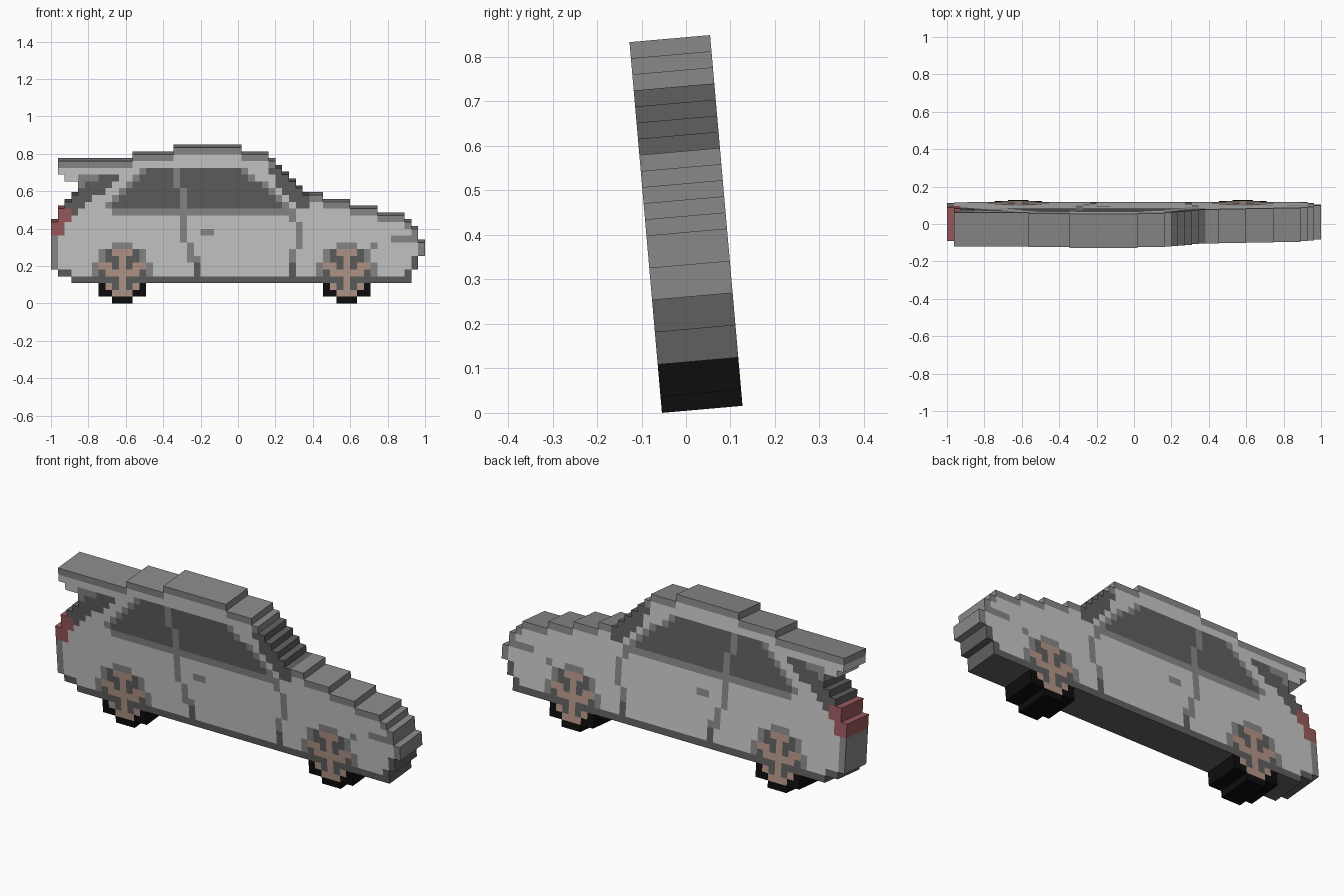
import bpy, bmesh, math
from mathutils import Matrix, Vector

if "Cube" in bpy.data.objects:
    bpy.data.objects.remove(bpy.data.objects["Cube"])

COLS, ROWS, DEPTH = 55, 23, 5
P = 2.0 / COLS                      # size of one block
TILT = math.radians(5)

# Materials, one per flat colour
COLOURS = {
    'L': ("light_grey", (0.58, 0.58, 0.58)),
    'G': ("mid_grey", (0.25, 0.25, 0.25)),
    'D': ("dark_grey", (0.115, 0.115, 0.115)),
    'K': ("tyre_black", (0.004, 0.004, 0.004)),
    'R': ("lamp_red", (0.33, 0.105, 0.11)),
    'P': ("rim_tan", (0.46, 0.31, 0.25)),
}
mats, keys = [], list(COLOURS)
for name, rgb in COLOURS.values():
    m = bpy.data.materials.new(name)
    m.diffuse_color = (*rgb, 1)
    m.use_nodes = True
    m.node_tree.nodes["Principled BSDF"].inputs["Base Color"].default_value = m.diffuse_color
    mats.append(m)

grid = {}                           # (column, row from the top) -> [part, colour]


def fill(part, colour, row, first, last):
    for c in range(first, last + 1):
        grid[c, row] = [part, colour]


def diagonal(part, colour, start_row, spans):
    for i, (a, b) in enumerate(spans):
        fill(part, colour, start_row + i, a, b)


# Body silhouette: first and last+1 column of each row, roof to sill
left = [18, 12, 1, 1, 2, 4, 4, 3, 2, 1, 1] + [0] * 7 + [1, 3]
right = [28, 32, 33, 34, 35, 36, 37, 40, 44, 48, 52, 53, 54, 54, 55, 55, 54, 54, 53, 53]
for r in range(20):
    fill("body", 'L', r, left[r], right[r] - 1)

# Grey outline on every block open to the top or the sides
edge = [(c, r) for c, r in grid
        if any(n not in grid for n in ((c, r - 1), (c - 1, r), (c + 1, r)))]
for cell in edge:
    grid[cell][1] = 'G'

# Spoiler
fill("spoiler", 'G', 2, 1, 11)
fill("spoiler", 'L', 3, 1, 7)
fill("spoiler", 'L', 4, 2, 3)
fill("spoiler", 'G', 4, 4, 6)

# Sill and bumper undersides
fill("sill", 'D', 19, 3, 52)
fill("sill", 'D', 18, 1, 2)
fill("sill", 'D', 18, 52, 52)
for r in (16, 17):
    fill("sill", 'D', r, 53, 53)

# Rear window and windscreen
diagonal("rear_window", 'D', 4, [(7, 9), (5, 8), (4, 7), (3, 5), (2, 4), (3, 3)])
diagonal("windscreen", 'D', 3, [(32, 33), (33, 34), (33, 35), (34, 36), (35, 37), (36, 37)])

# Side windows with their frame, pillar and lower strip
for r in range(3, 9):
    end = (27, 28, 30, 31, 32, 33)[r - 3]
    fill("window_frame", 'G', r, 16 - r, 17 - r)
    fill("window_frame", 'G', r, end, end + 1)
    fill("side_windows", 'D', r, 17 - r, end)
fill("window_frame", 'G', 9, 9, 34)

# Door gaps
for r in range(3, 16):
    c = 18 if r < 6 else 19 if r < 14 else 20
    fill("door_gaps", 'G', r, c, c)
for r in range(9, 17):
    c = 36 if 10 < r < 15 else 35
    fill("door_gaps", 'G', r, c, c)
fill("door_gaps", 'G', 16, 20, 21)
for r in (17, 18):
    fill("door_gaps", 'D', r, 21, 21)
    fill("door_gaps", 'D', r, 35, 35)

# Handle, headlamp line and indicator
fill("door_handle", 'G', 12, 22, 23)
fill("headlamp", 'G', 13, 50, 53)
fill("indicator", 'G', 14, 47, 47)

# Tail lamp
diagonal("tail_lamp", 'R', 9, [(1, 2), (1, 2), (0, 1), (0, 1)])

# Wheels: each row given from the hub outwards, then mirrored
half_wheel = ["GG", "PPDG", "PDDG", "PDPPG", "PPPDG", "PDDD", "PDPK", "PPKK", "KK"]
for part, hub in (("rear_wheel", 10), ("front_wheel", 43)):
    for i, row in enumerate(half_wheel):
        for d, colour in enumerate(row):
            for c in {hub - d, hub + d}:
                grid[c, 14 + i] = [part, colour]

# Whole slab leans forward and stands on the ground
height = ROWS * P * math.cos(TILT) + DEPTH * P * math.sin(TILT)
lean = Matrix.Translation((0, 0, height / 2)) @ Matrix.Rotation(TILT, 4, 'X')


def build(part):
    """Outer faces of all blocks of one part, joined into one mesh."""
    bm = bmesh.new()
    verts = {}

    def vert(c, r, side):
        if (c, r, side) not in verts:
            co = Vector((-1 + c * P, side * DEPTH * P / 2, (ROWS / 2 - r) * P))
            verts[c, r, side] = bm.verts.new(lean @ co)
        return verts[c, r, side]

    for (c, r), (owner, colour) in grid.items():
        if owner != part:
            continue
        ring = [(c, r + 1), (c + 1, r + 1), (c + 1, r), (c, r)]
        beside = [(c, r + 1), (c + 1, r), (c, r - 1), (c - 1, r)]
        faces = [[vert(*q, -1) for q in ring], [vert(*q, 1) for q in reversed(ring)]]
        for i in range(4):
            if beside[i] not in grid:
                a, b = ring[i], ring[(i + 1) % 4]
                faces.append([vert(*b, -1), vert(*a, -1), vert(*a, 1), vert(*b, 1)])
        for f in faces:
            bm.faces.new(f).material_index = keys.index(colour)
    me = bpy.data.meshes.new(part)
    bm.to_mesh(me)
    bm.free()
    for m in mats:
        me.materials.append(m)
    bpy.context.collection.objects.link(bpy.data.objects.new(part, me))


for part in sorted({cell[0] for cell in grid.values()}):
    build(part)
